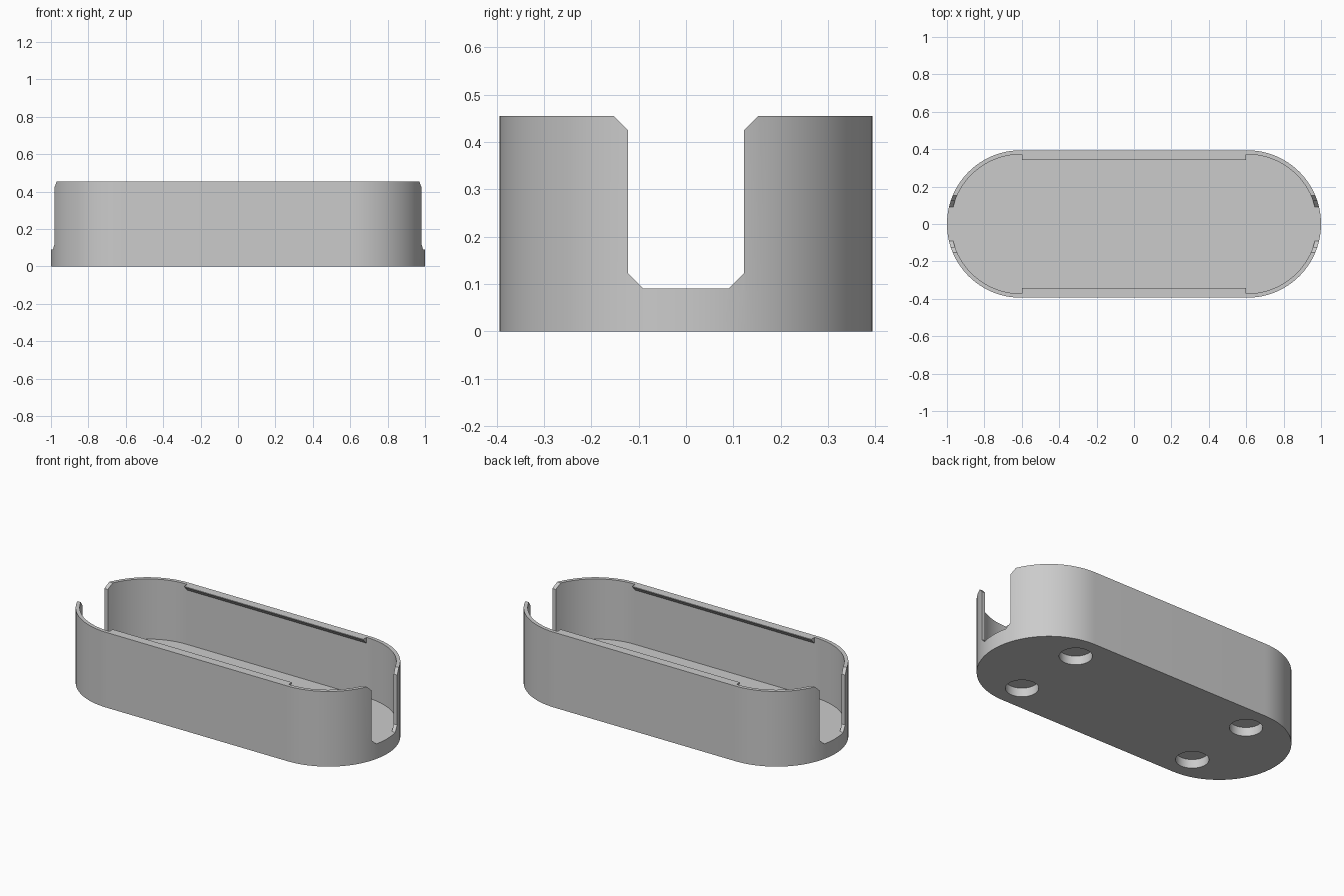
import bpy, bmesh, math

default = bpy.data.objects.get("Cube")
if default:
    bpy.data.objects.remove(default, do_unlink=True)

HEIGHT, FLOOR = 0.455, 0.091
RADIUS, STRAIGHT, WALL = 0.394, 0.606, 0.022

grey = bpy.data.materials.new("plain grey")
grey.use_nodes = True
grey.diffuse_color = (0.6, 0.6, 0.6, 1)
grey.node_tree.nodes["Principled BSDF"].inputs["Base Color"].default_value = (0.6, 0.6, 0.6, 1)


def prism(name, outline, offset):
    """Extrude a closed outline of 3D points along an offset."""
    bm = bmesh.new()
    face = bm.faces.new([bm.verts.new(p) for p in outline])
    ext = bmesh.ops.extrude_face_region(bm, geom=[face])
    moved = [v for v in ext["geom"] if isinstance(v, bmesh.types.BMVert)]
    bmesh.ops.translate(bm, vec=offset, verts=moved)
    bmesh.ops.recalc_face_normals(bm, faces=bm.faces)
    mesh = bpy.data.meshes.new(name)
    bm.to_mesh(mesh)
    bm.free()
    mesh.materials.append(grey)
    obj = bpy.data.objects.new(name, mesh)
    bpy.context.collection.objects.link(obj)
    return obj


def stadium(radius, z, steps=48):
    """Two half circles joined by straight sides."""
    points = []
    for side in (1, -1):
        for i in range(steps + 1):
            a = math.pi * (i / steps - 0.5)
            points.append((side * (STRAIGHT + radius * math.cos(a)),
                           side * radius * math.sin(a), z))
    return points


def circle(x, y, z, radius, steps=48):
    turn = 2 * math.pi / steps
    return [(x + radius * math.cos(i * turn), y + radius * math.sin(i * turn), z)
            for i in range(steps)]


# Tray body, hollowed out
tray = prism("tray_body", stadium(RADIUS, 0), (0, 0, HEIGHT))
cutters = [prism("cavity_cutter", stadium(RADIUS - WALL, FLOOR), (0, 0, 1))]

# End notches with chamfered corners, cut through both ends
half, bevel = 0.122, 0.031
right_side = [(half - bevel, FLOOR), (half, FLOOR + bevel), (half, HEIGHT - bevel),
              (half + bevel, HEIGHT), (half + bevel, HEIGHT + 0.1)]
notch = right_side + [(-y, z) for y, z in reversed(right_side)]
cutters.append(prism("notch_cutter", [(-1.2, y, z) for y, z in notch], (2.4, 0, 0)))

# Blind round pockets in the underside
for x in (-STRAIGHT, STRAIGHT):
    for y in (-0.228, 0.228):
        cutters.append(prism("pocket_cutter", circle(x, y, -0.1, 0.091), (0, 0, 0.154)))

bpy.context.view_layer.objects.active = tray
for cutter in cutters:
    mod = tray.modifiers.new("cut", "BOOLEAN")
    mod.operation = "DIFFERENCE"
    mod.solver = "EXACT"
    mod.object = cutter
    bpy.ops.object.modifier_apply(modifier=mod.name)
    bpy.data.objects.remove(cutter, do_unlink=True)

bpy.ops.object.select_all(action="DESELECT")
tray.select_set(True)
bpy.ops.object.shade_smooth_by_angle(angle=math.radians(30))

# Retaining lips along the straight walls, sloped underneath
inner, reach = RADIUS - WALL, 0.031
for name, s in (("front_lip", -1), ("back_lip", 1)):
    section = [(inner, HEIGHT), (inner - reach, HEIGHT),
               (inner - reach, HEIGHT - 0.004), (inner, HEIGHT - 0.004 - reach)]
    prism(name, [(-0.6, s * y, z) for y, z in section], (1.2, 0, 0))
